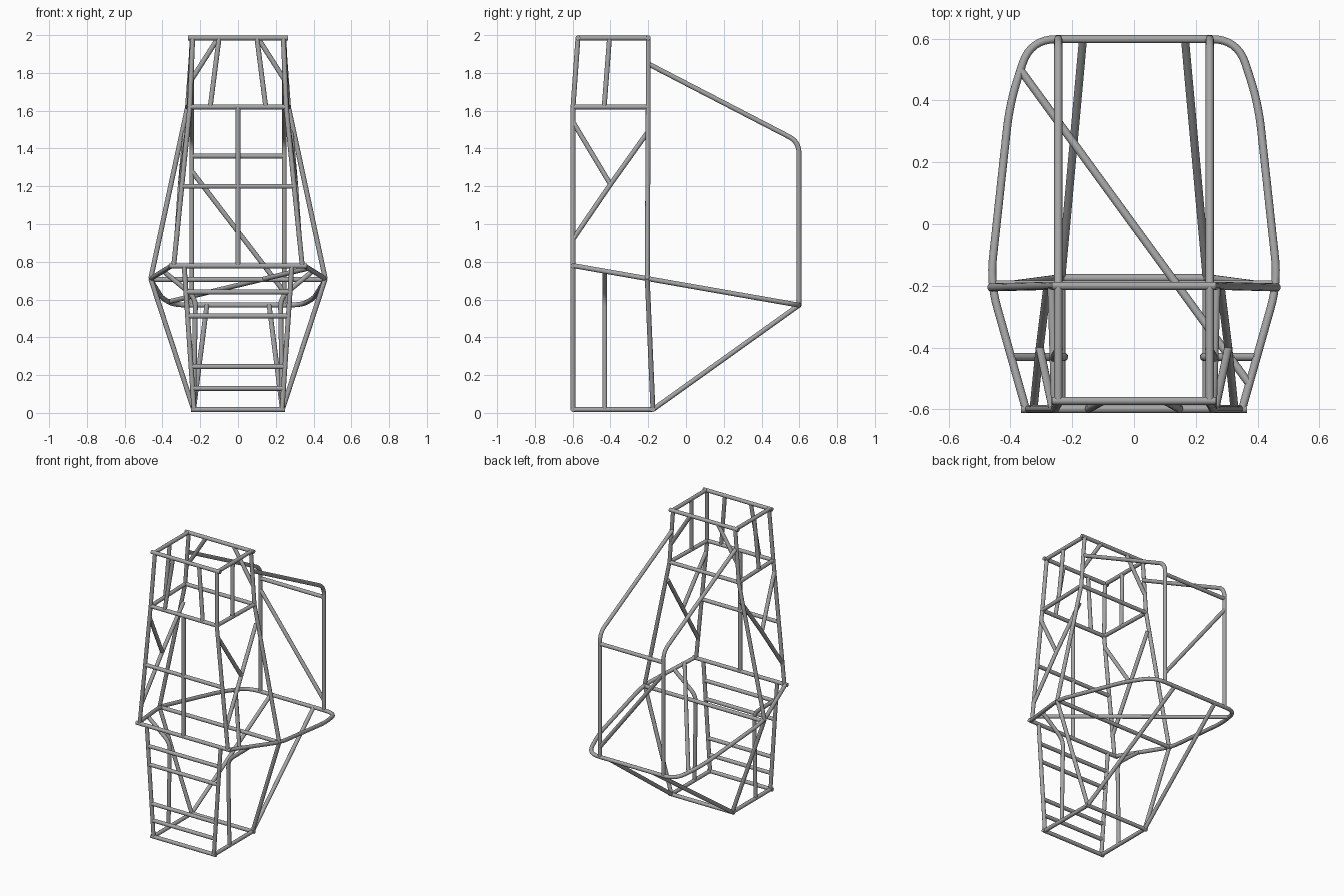
import bpy
from mathutils import Vector

cube = bpy.data.objects.get("Cube")
if cube:
    bpy.data.objects.remove(cube, do_unlink=True)

RADIUS = 0.013
steel = bpy.data.materials.new("grey_steel")
steel.use_nodes = True
GREY = (0.38, 0.38, 0.38, 1)
steel.diffuse_color = GREY
steel.node_tree.nodes["Principled BSDF"].inputs["Base Color"].default_value = GREY


def rounded(points, bend):
    """Replace each inner corner of a path by a smooth bend."""
    pts = [Vector(p) for p in points]
    path = [pts[0]]
    for a, b, c in zip(pts, pts[1:], pts[2:]):
        start = b + (a - b).normalized() * bend
        end = b + (c - b).normalized() * bend
        for i in range(9):
            t = i / 8
            path.append(start * (1 - t) ** 2 + b * 2 * t * (1 - t) + end * t ** 2)
    return path + [pts[-1]]


def tube(name, points, bend=0):
    """Round steel tube along a path."""
    path = rounded(points, bend) if bend else [Vector(p) for p in points]
    curve = bpy.data.curves.new(name, "CURVE")
    curve.dimensions = "3D"
    curve.bevel_depth = RADIUS
    curve.bevel_resolution = 6
    curve.use_fill_caps = True
    spline = curve.splines.new("POLY")
    spline.points.add(len(path) - 1)
    for point, co in zip(spline.points, path):
        point.co = (*co, 1)
    curve.materials.append(steel)
    obj = bpy.data.objects.new(name, curve)
    bpy.context.collection.objects.link(obj)
    bpy.ops.object.select_all(action="DESELECT")
    obj.select_set(True)
    bpy.context.view_layer.objects.active = obj
    bpy.ops.object.convert(target="MESH")
    bpy.ops.object.shade_smooth_by_angle()


def pair(name, points, bend=0):
    """The same tube on both sides."""
    for side, sign in (("left", 1), ("right", -1)):
        tube(f"{name}_{side}", [(sign * x, y, z) for x, y, z in points], bend)


def crossbar(name, half, y, z):
    tube(name, [(-half, y, z), (half, y, z)])


def rail_z(y):
    """Height of the sloping waist rail."""
    return 0.78 - 0.175 * (y + 0.6)


F, R, B = -0.598, -0.2, 0.598      # front, middle and back planes
LOW, TOP = 0.018, 1.985

# Base rectangle
crossbar("base_front_bar", 0.25, F, LOW)
crossbar("base_rear_bar", 0.25, -0.175, LOW)
pair("base_side_bar", [(0.235, F, LOW), (0.235, -0.175, LOW)])

# Front ladder rungs
for i, z in enumerate((0.13, 0.245, 0.513, 0.64)):
    crossbar(f"ladder_rung_{i + 1}", 0.233 + 0.06 * z, F, z)

# Posts
pair("front_lower_post", [(0.233, F, LOW), (0.285, F, 0.78)])
pair("front_upper_post", [(0.34, F, 0.78), (0.255, F, 1.62), (0.24, -0.572, TOP)])
pair("rear_lower_post", [(0.235, -0.175, LOW), (0.462, -0.205, 0.71)])
pair("rear_upper_post", [(0.462, -0.205, 0.71), (0.267, R, 1.62), (0.24, R, TOP)])

# Waist: rail loop, crossbars and diagonal
half_rail = [(0.35, F), (0.465, -0.19), (0.402, 0.39), (0.335, B)]
loop = half_rail + [(-x, y) for x, y in reversed(half_rail)]
tube("waist_rail", [(x, y, rail_z(y)) for x, y in loop], 0.085)
crossbar("waist_front_bar", 0.365, F, 0.778)
crossbar("waist_rear_bar", 0.465, -0.195, 0.706)
tube("waist_diagonal", [(-0.365, 0.495, rail_z(0.495)), (0.375, -0.52, rail_z(-0.52))])

# Bent side struts under the waist
pair("side_strut", [(0.235, -0.43, LOW), (0.225, -0.43, 0.61),
                    (0.395, -0.43, rail_z(-0.43))], 0.05)

# Rear braces from the base to the back of the rail
pair("rear_brace", [(0.235, -0.175, LOW), (0.165, B, 0.57)])

# Rear hoops with crossbar and diagonal
pair("rear_hoop", [(0.245, R, 1.848), (0.245, B, 1.435), (0.245, B, 0.57)], 0.06)
crossbar("rear_hoop_bar", 0.245, B, 1.36)
tube("rear_hoop_diagonal", [(-0.245, B, 1.28), (0.245, B, 0.64)])

# Upper front face
crossbar("upper_front_bar", 0.3, F, 1.2)
tube("front_centre_post", [(0, F, 0.778), (0, F, 1.62)])

# Side bracing
pair("side_diagonal", [(0.325, F, 0.92), (0.305, -0.4, 1.21), (0.28, R, 1.49)])
pair("side_half_diagonal", [(0.263, F, 1.54), (0.305, -0.4, 1.21)])

# Shoulder rectangle
crossbar("shoulder_front_bar", 0.26, F, 1.62)
crossbar("shoulder_rear_bar", 0.267, R, 1.62)
pair("shoulder_side_bar", [(0.255, F, 1.62), (0.267, R, 1.62)])

# Top rectangle
crossbar("top_front_bar", 0.265, -0.572, TOP)
crossbar("top_rear_bar", 0.265, R, TOP)
pair("top_side_bar", [(0.245, -0.572, TOP), (0.245, R, TOP)])

# Head bracing
pair("head_front_strut", [(0.147, F, 1.62), (0.1, -0.572, TOP)])
pair("head_side_strut", [(0.259, -0.433, 1.62), (0.243, -0.405, TOP)])
pair("head_rear_diagonal", [(0.255, R, 1.75), (0.105, R, TOP)])
